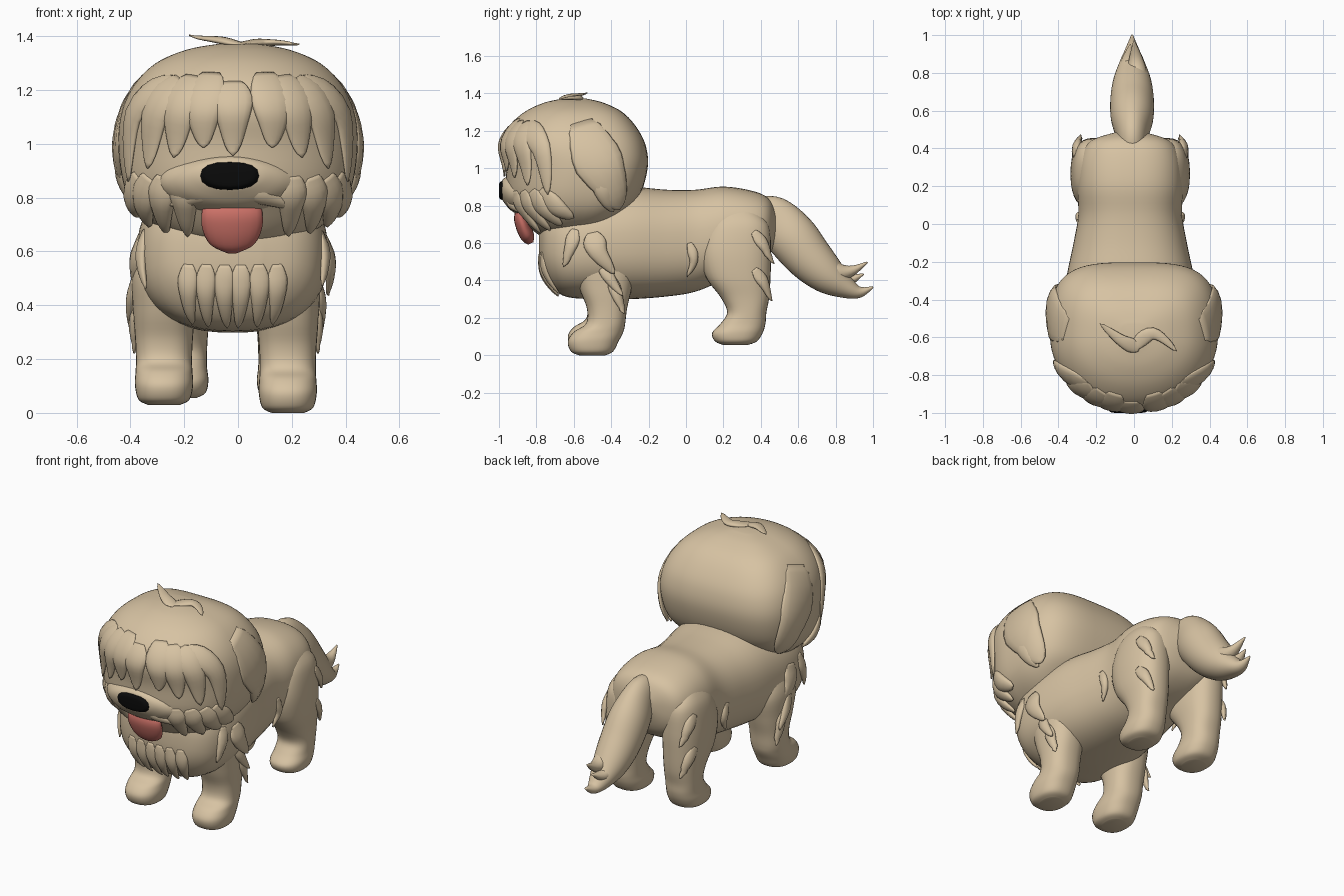
import bpy, bmesh, math
from mathutils import Vector
from mathutils.bvhtree import BVHTree

if "Cube" in bpy.data.objects:
    bpy.data.objects.remove(bpy.data.objects["Cube"])


def material(name, rgb):
    m = bpy.data.materials.new(name)
    m.diffuse_color = (*rgb, 1)
    m.use_nodes = True
    m.node_tree.nodes["Principled BSDF"].inputs["Base Color"].default_value = m.diffuse_color
    return m


FUR = material("tan_fur", (0.68, 0.545, 0.365))
NOSE = material("black_nose", (0.003, 0.003, 0.003))
TONGUE = material("pink_tongue", (0.62, 0.17, 0.14))


def resample(rows, steps):
    """Catmull-Rom curve through tuples of numbers."""
    out = []
    for i in range(len(rows) - 1):
        a, b = rows[max(i - 1, 0)], rows[i]
        c, d = rows[i + 1], rows[min(i + 2, len(rows) - 1)]
        for k in range(steps):
            t = k / steps
            out.append([0.5 * (2 * q + (r - p) * t + (2 * p - 5 * q + 4 * r - s) * t * t
                               + (3 * q - p - 3 * r + s) * t ** 3)
                        for p, q, r, s in zip(a, b, c, d)])
    return out + [list(rows[-1])]


def skin(name, rings, mat):
    """Join closed rings into one capped, smooth object."""
    bm = bmesh.new()
    vs = [[bm.verts.new(p) for p in ring] for ring in rings]
    n = len(vs[0])
    for a, b in zip(vs, vs[1:]):
        for i in range(n):
            j = (i + 1) % n
            bm.faces.new((a[i], a[j], b[j], b[i]))
    for ring in (vs[0], vs[-1]):
        mid = bm.verts.new(sum((v.co for v in ring), Vector()) / n)
        for i in range(n):
            bm.faces.new((ring[i], ring[(i + 1) % n], mid))
    bmesh.ops.recalc_face_normals(bm, faces=bm.faces)
    for f in bm.faces:
        f.smooth = True
    me = bpy.data.meshes.new(name)
    bm.to_mesh(me)
    tree = BVHTree.FromBMesh(bm)
    bm.free()
    me.materials.append(mat)
    bpy.context.collection.objects.link(bpy.data.objects.new(name, me))
    return tree


def stack(name, rows, axis, cx=0.0, low=2.4, high=2.4, mat=FUR, seg=48):
    """Rows (level, low edge, high edge, half width) stacked along axis z or y."""
    rings = []
    for lev, v0, v1, hw in resample(rows, 5):
        ring = []
        for i in range(seg):
            a = math.tau * i / seg
            c, s = math.cos(a), math.sin(a)
            p = 2 / (high if s > 0 else low)
            x = cx + hw * math.copysign(abs(c) ** p, c)
            v = (v0 + v1) / 2 + (v1 - v0) / 2 * math.copysign(abs(s) ** p, s)
            ring.append(Vector((x, v, lev) if axis == 'z' else (x, lev, v)))
        rings.append(ring)
    return skin(name, rings, mat)


def tube(name, pts, mat=FUR, seg=20):
    """Points (x, y, z, half width in x, half thickness)."""
    rows = resample(pts, 5)
    rings = []
    for i, r in enumerate(rows):
        tan = Vector(rows[min(i + 1, len(rows) - 1)][:3]) - Vector(rows[max(i - 1, 0)][:3])
        side = Vector((1, 0, 0))
        up = tan.cross(side).normalized()
        rings.append([Vector(r[:3]) + side * r[3] * math.cos(math.tau * k / seg)
                      + up * r[4] * math.sin(math.tau * k / seg) for k in range(seg)])
    return skin(name, rings, mat)


def lock(name, host, pts, width, thick, lift=0.0, seg=14):
    """Pointed strand of hair that hugs the host surface and lifts at its tip."""
    rows = [Vector(r) for r in resample(pts, 12 // (len(pts) - 1))]
    last = len(rows) - 1
    rings = []
    for i, p in enumerate(rows):
        t = i / last
        k = max(0.03, (1 - t) ** 0.65 * min(1, 0.35 + 2.2 * t))
        q, n = host.find_nearest(p)[:2]
        tan = rows[min(i + 1, last)] - rows[max(i - 1, 0)]
        side = tan.cross(n).normalized()
        ring = []
        for j in range(seg):
            a = math.tau * j / seg
            b, m = host.find_nearest(q + side * width * k * math.cos(a))[:2]
            grow = min(1, 0.1 + 2 * t) * max(k, 0.15)
            ring.append(b + m * (thick * grow * math.sin(a)) + n * lift * t * t)
        rings.append(ring)
    skin(name, rings, FUR)


# Head
head = stack("head", [
    (.625, -.76, -.52, .14), (.67, -.82, -.44, .27), (.75, -.885, -.34, .375),
    (.85, -.95, -.25, .425), (1.0, -.965, -.205, .445), (1.12, -.985, -.215, .432),
    (1.22, -.95, -.265, .385), (1.30, -.865, -.34, .305), (1.35, -.76, -.44, .19),
    (1.372, -.66, -.53, .07)], 'z', 0, 2.05, 3.4, seg=64)

# Muzzle, nose and tongue
stack("muzzle", [(-.99, .85, .91, .06), (-.975, .82, .945, .13), (-.93, .77, .96, .21),
                 (-.85, .74, .98, .27), (-.7, .76, .95, .25)], 'y', -.025, 2, 2)
stack("nose", [(-1.0, .855, .91, .065), (-.995, .838, .925, .095), (-.97, .826, .935, .114),
               (-.94, .84, .92, .1)], 'y', -.03, 2.2, 2.4, NOSE, 16)
tube("tongue", [(-.022, -.84, .80, .10, .03), (-.022, -.882, .75, .112, .035),
                (-.022, -.87, .69, .112, .04), (-.022, -.845, .63, .085, .036),
                (-.022, -.83, .598, .025, .015)], TONGUE)

# Torso
torso = stack("torso", [
    (-.785, .52, .68, .10), (-.75, .41, .78, .24), (-.66, .32, .85, .325),
    (-.5, .30, .88, .355), (-.3, .30, .90, .34), (-.1, .315, .885, .30),
    (.05, .34, .885, .275), (.2, .40, .902, .28), (.35, .45, .88, .265),
    (.44, .52, .84, .21), (.485, .64, .76, .08)], 'y', -.02)

# Legs
front_rows = [(0, -.57, -.43, .06), (.02, -.615, -.39, .095), (.075, -.632, -.36, .108),
              (.125, -.60, -.335, .106), (.17, -.535, -.325, .104), (.25, -.53, -.315, .107),
              (.36, -.57, -.29, .115), (.5, -.60, -.27, .118), (.62, -.54, -.33, .08)]
hind_rows = [(.055, .2, .33, .06), (.075, .155, .38, .095), (.12, .14, .41, .105),
             (.17, .185, .425, .10), (.23, .22, .43, .10), (.31, .185, .445, .105),
             (.42, .105, .452, .118), (.56, .075, .455, .12), (.7, .12, .44, .10),
             (.78, .2, .36, .05)]
legs = {}
for s, side in ((-1, "left"), (1, "right")):
    fx, drop = (-.275, .03) if s < 0 else (.185, 0)
    rows = [(z + drop * (1 - z), a, b, w) for z, a, b, w in front_rows]
    legs["front", s] = stack("front_leg_" + side, rows, 'z', fx, seg=32)
    legs["hind", s] = stack("hind_leg_" + side, hind_rows, 'z', -.215 if s < 0 else .175, seg=32)

# Tail with split tips
tube("tail", [(-.01, .36, .77, .06, .07), (-.01, .46, .74, .08, .115), (-.01, .56, .64, .112, .135),
              (-.01, .66, .52, .115, .125), (-.01, .76, .425, .1, .1), (-.01, .86, .36, .065, .058),
              (-.01, .93, .338, .035, .03), (-.01, 1.0, .365, .005, .005)], seg=32)
tube("tail_upper_tip", [(.01, .68, .52, .05, .06), (.015, .79, .45, .055, .055),
                        (.01, .88, .45, .035, .03), (0, .97, .498, .004, .004)])
tube("tail_middle_tip", [(-.03, .76, .42, .05, .06), (-.03, .86, .4, .04, .035),
                         (-.02, .95, .435, .004, .004)])

# Crown tufts
lock("crown_tuft_left", head, [(.03, -.66, 1.38), (-.06, -.62, 1.38), (-.17, -.53, 1.36)], .05, .022, .05)
lock("crown_tuft_right", head, [(-.01, -.66, 1.38), (.1, -.58, 1.37), (.22, -.67, 1.35)], .05, .022, .035)

# Central forelock over the nose
lock("forelock", head, [(-.02, -.95, 1.24), (-.02, -1, 1.1), (-.02, -1, .955)], .10, .03, .01)

for s, side in ((-1, "left"), (1, "right")):
    # Fringe strands: root x, tip x, tip y, tip z, half width
    for i, (x0, x1, y1, z1, w) in enumerate([(.1, .13, -.97, .985, .1), (.17, .24, -.92, .95, .1),
                                             (.23, .33, -.84, .91, .1), (.27, .41, -.74, .86, .09)]):
        mid = ((x0 + x1) / 2 + .02, y1 - .02, 1.1)
        lock(f"fringe_{side}_{i}", head,
             [(s * x0, -.9, 1.27), (s * mid[0], mid[1], mid[2]), (s * x1, y1, z1)], w, .03, .01)
    # Ear flap and its loose ends
    lock("ear_" + side, head, [(s * .36, -.56, 1.25), (s * .46, -.46, 1.03),
                               (s * .45, -.38, .88), (s * .42, -.32, .735)], .18, .035, .03)
    lock("ear_end_" + side, head, [(s * .46, -.46, 1.0), (s * .45, -.43, .86),
                                   (s * .4, -.37, .74)], .08, .04, .02)
    # Moustache and beard
    lock("moustache_" + side, head, [(s * .03 - .02, -.95, .85), (s * .12 - .02, -.93, .80),
                                     (s * .24 - .02, -.86, .765)], .055, .045, .01)
    for i, (x0, x1, y1, z1) in enumerate([(.2, .2, -.80, .625), (.27, .29, -.74, .63),
                                          (.33, .36, -.67, .655), (.37, .42, -.60, .70)]):
        lock(f"beard_{side}_{i}", head, [(s * x0, -.9 + i * .04, .88),
                                         (s * (x0 + x1) / 2, y1 - .07, .77), (s * x1, y1, z1)],
             .075, .04, .015)
    # Shoulder, elbow, flank and haunch tufts
    fleg, hleg = legs["front", s], legs["hind", s]
    lock("shoulder_tuft_" + side, torso, [(s * .35, -.6, .68), (s * .36, -.63, .57),
                                          (s * .35, -.67, .46)], .05, .03, .02)
    lock("shoulder_back_tuft_" + side, torso, [(s * .35, -.5, .66), (s * .37, -.47, .55),
                                               (s * .35, -.38, .43)], .08, .035, .035)
    fx = -.40 if s < 0 else .31
    for i, (y0, z0, y1, z1) in enumerate([(-.46, .5, -.34, .32), (-.40, .42, -.32, .22)]):
        lock(f"elbow_tuft_{side}_{i}", fleg, [(fx, y0, z0), (fx, (y0 + y1) / 2, (z0 + z1) / 2 - .01),
                                              (fx, y1, z1)], .045, .03, .035)
    lock("flank_tuft_" + side, torso, [(s * .29 - .02, .02, .6), (s * .29 - .02, .045, .5),
                                       (s * .27 - .02, .01, .41)], .035, .03, .02)
    hx = -.31 if s < 0 else .27
    for i, (z0, z1) in enumerate([(.66, .49), (.46, .29)]):
        lock(f"haunch_tuft_{side}_{i}", hleg, [(hx, .36, z0), (hx, .43, (z0 + z1) / 2),
                                               (hx - s * .03, .46, z1)], .045, .03, .03)
    # Chest fringe
    for i, (x0, x1) in enumerate([(.03, .02), (.1, .09), (.17, .15)]):
        lock(f"chest_tuft_{side}_{i}", torso, [(s * x0 - .02, -.8, .55), (s * x0 - .02, -.76, .43),
                                               (s * x1 - .02, -.68, .32)], .05, .025, .015)
